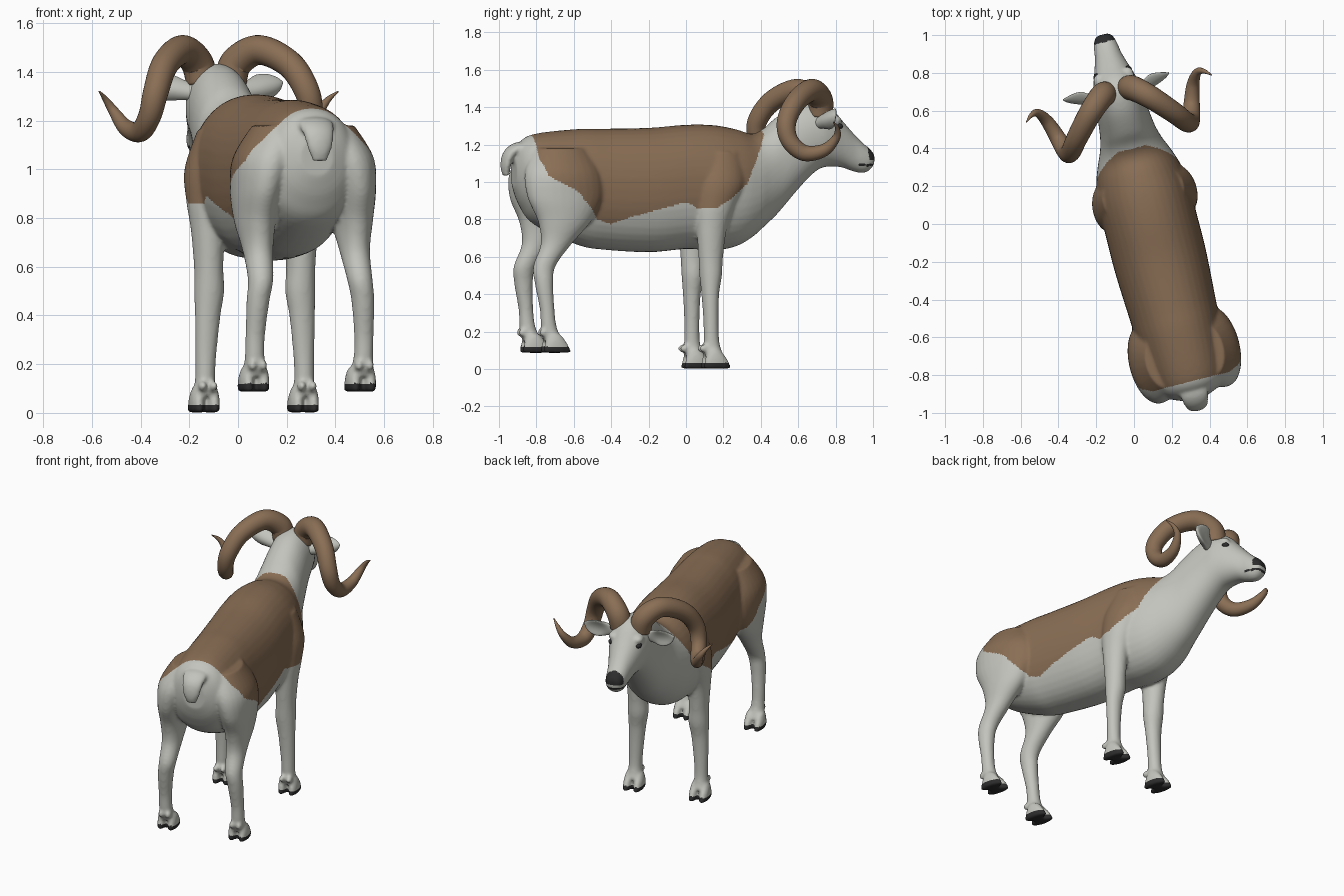
import bpy, bmesh, math
from mathutils import Vector, Matrix

if "Cube" in bpy.data.objects:
    bpy.data.objects.remove(bpy.data.objects["Cube"])

YAW = Matrix.Translation((0.09, 0, 0)) @ Matrix.Rotation(math.radians(14.3), 4, 'Z')


def material(name, rgb):
    m = bpy.data.materials.new(name)
    m.diffuse_color = (*rgb, 1)
    m.use_nodes = True
    m.node_tree.nodes["Principled BSDF"].inputs["Base Color"].default_value = m.diffuse_color
    return m


WOOL = material("pale grey", (0.55, 0.55, 0.51))
BROWN = material("brown", (0.25, 0.155, 0.09))
DARK = material("near black", (0.025, 0.025, 0.025))


def spline(rows, n):
    """Catmull-Rom through rows of numbers."""
    out = []
    for i in range(len(rows) - 1):
        p = [rows[max(0, min(len(rows) - 1, i + k))] for k in (-1, 0, 1, 2)]
        for j in range(n):
            t = j / n
            out.append([0.5 * (2 * b + (c - a) * t + (2 * a - 5 * b + 4 * c - d) * t * t
                               + (3 * b - a - 3 * c + d) * t ** 3) for a, b, c, d in zip(*p)])
    out.append(list(rows[-1]))
    return out


def loft(bm, rows, plane, n=5, sides=28, power=2.0, ref=(1, 0, 0), flip=1):
    """Rings (x, y, z, ra, rb) joined to a closed skin; plane = XY, XZ or PATH."""
    rows = spline(rows, n)
    pts = [Vector((r[0] * flip, r[1], r[2])) for r in rows]
    a, rings = Vector(ref), []
    for i, (p, r) in enumerate(zip(pts, rows)):
        if plane == 'XY':
            a, b = Vector((1, 0, 0)), Vector((0, 1, 0))
        elif plane == 'XZ':
            a, b = Vector((1, 0, 0)), Vector((0, 0, 1))
        else:
            t = (pts[min(i + 1, len(pts) - 1)] - pts[max(i - 1, 0)]).normalized()
            a = (a - t * a.dot(t)).normalized()
            b = t.cross(a)
        ring = []
        for k in range(sides):
            w = 2 * math.pi * k / sides
            c, s = math.cos(w), math.sin(w)
            e = 2 / power
            ring.append(bm.verts.new(p + a * max(r[3], .002) * math.copysign(abs(c) ** e, c)
                                     + b * max(r[4], .002) * math.copysign(abs(s) ** e, s)))
        rings.append(ring)
    for r0, r1 in zip(rings, rings[1:]):
        for k in range(sides):
            bm.faces.new((r0[k], r0[k - 1], r1[k - 1], r1[k]))
    bm.faces.new(rings[0])
    bm.faces.new(rings[-1][::-1])


def ball(bm, c, r):
    bmesh.ops.create_uvsphere(bm, u_segments=20, v_segments=12, radius=1,
                              matrix=Matrix.Translation(c) @ Matrix.Diagonal((*r, 1)))


def finish(bm, name, mats):
    bmesh.ops.recalc_face_normals(bm, faces=bm.faces)
    me = bpy.data.meshes.new(name)
    bm.to_mesh(me)
    bm.free()
    ob = bpy.data.objects.new(name, me)
    bpy.context.collection.objects.link(ob)
    for m in mats:
        me.materials.append(m)
    me.polygons.foreach_set("use_smooth", [True] * len(me.polygons))
    return ob


# torso, neck and head: (y, top, bottom, half width)
TRUNK = [(-.95, 1.13, .97, .07), (-.91, 1.215, .87, .15), (-.83, 1.258, .77, .195),
         (-.6, 1.283, .665, .225), (-.45, 1.285, .638, .235), (-.2, 1.29, .625, .248),
         (0, 1.306, .642, .248), (.15, 1.304, .635, .248), (.27, 1.283, .655, .23),
         (.36, 1.258, .705, .2), (.43, 1.285, .765, .17), (.5, 1.345, .83, .15),
         (.6, 1.405, .945, .137), (.68, 1.43, 1.03, .13), (.74, 1.43, 1.073, .125),
         (.8, 1.395, 1.083, .11), (.86, 1.328, 1.078, .09), (.92, 1.262, 1.058, .072),
         (.97, 1.212, 1.048, .064), (1.01, 1.18, 1.062, .053), (1.035, 1.15, 1.095, .034)]
FRONT_LEG = [(.14, .16, 1.16, .08, .11), (.175, .145, 1.0, .102, .14), (.196, .112, .87, .083, .108),
             (.197, .092, .75, .069, .082), (.195, .087, .6, .06, .066), (.193, .087, .5, .062, .06),
             (.2, .083, .4, .053, .047), (.207, .085, .25, .044, .04), (.21, .088, .14, .041, .042),
             (.21, .1, .07, .052, .052)]
HIND_LEG = [(.11, -.72, 1.18, .1, .15), (.165, -.72, 1.05, .122, .21), (.195, -.715, .92, .102, .208),
            (.205, -.722, .79, .082, .146), (.205, -.768, .67, .062, .084), (.21, -.835, .55, .052, .06),
            (.222, -.84, .46, .047, .05), (.23, -.825, .32, .04, .039), (.23, -.815, .22, .041, .043),
            (.226, -.79, .15, .052, .052)]

bm = bmesh.new()
loft(bm, [(0, y, (t + b) / 2, w, (t - b) / 2) for y, t, b, w in TRUNK], 'XZ', sides=40, power=2.15)
for s in (1, -1):
    for leg, hx, hy, hz in ((FRONT_LEG, .21, .1, 0), (HIND_LEG, .226, -.787, .085)):
        loft(bm, leg, 'XY', flip=s)
        # cloven toes and dewclaws
        for d in (-.033, .033):
            loft(bm, [(hx + d * .9, hy - .005, hz + .1, .024, .035), (hx + d, hy + .004, hz + .055, .029, .06),
                      (hx + d, hy + .012, hz + .002, .028, .08)], 'XY', flip=s)
            ball(bm, (s * (hx + d * .7), hy - .058, hz + .11), (.018, .028, .022))
    ball(bm, (s * .08, .8, 1.33), (.03, .04, .026))      # brow
# tail
loft(bm, [(0, -.85, 1.17, .075, .03), (0, -.92, 1.185, .075, .03), (0, -.975, 1.15, .065, .03),
          (0, -.995, 1.09, .052, .026), (0, -.993, 1.035, .03, .018)], 'PATH')
body = finish(bm, "body", [WOOL, BROWN, DARK])

# fuse the parts into one smooth skin
rm = body.modifiers.new("fuse", 'REMESH')
rm.mode, rm.voxel_size = 'VOXEL', .0095
sm = body.modifiers.new("soften", 'SMOOTH')
sm.factor, sm.iterations = .5, 7
me = bpy.data.meshes.new_from_object(body.evaluated_get(bpy.context.evaluated_depsgraph_get()))
body.modifiers.clear()
body.data = me
me.materials.clear()
for m in (WOOL, BROWN, DARK):
    me.materials.append(m)

# lower edge of the brown saddle: (y, z)
SADDLE = [(-.86, 1.12), (-.825, 1.03), (-.67, .95), (-.54, .8), (-.465, .775), (-.37, .81), (-.06, .893),
          (0, .86), (.1, .86), (.2, .925), (.28, .99), (.33, 1.096), (.41, 1.25)]


def is_saddle(y, z):
    for (y0, z0), (y1, z1) in zip(SADDLE, SADDLE[1:]):
        if y0 <= y < y1:
            return z > z0 + (z1 - z0) * (y - y0) / (y1 - y0)
    return False


for p in me.polygons:
    x, y, z = p.center
    p.use_smooth = True
    hoof = z < (.122 if y < -.4 else .036)
    nose = y > .995 and z > 1.115
    mouth = y > .94 and abs(z - 1.09) < .006
    p.material_index = 2 if hoof or nose or mouth else 1 if is_saddle(y, z) else 0
parts = [body]

HORN = [(.06, .725, 1.36, .066, .066), (.085, .72, 1.44, .066, .066), (.165, .65, 1.49, .061, .061),
        (.265, .54, 1.43, .056, .056), (.32, .473, 1.32, .052, .052), (.343, .485, 1.22, .047, .047),
        (.365, .56, 1.155, .043, .043), (.398, .66, 1.17, .034, .034), (.435, .717, 1.235, .022, .022),
        (.47, .715, 1.285, .013, .013), (.506, .685, 1.32, .003, .003)]
EAR = [(.09, .705, 1.315, .03, .025), (.14, .715, 1.325, .042, .024), (.19, .725, 1.335, .056, .022),
       (.235, .737, 1.345, .05, .018), (.268, .747, 1.353, .03, .012), (.288, .752, 1.358, .004, .004)]
for s, side in ((1, "right"), (-1, "left")):
    bm = bmesh.new()
    loft(bm, HORN, 'PATH', n=8, flip=s)
    parts.append(finish(bm, side + "_horn", [BROWN]))

    # ear, cupped towards the face
    bm = bmesh.new()
    loft(bm, EAR, 'PATH', ref=(0, .3, 1), flip=s)
    for v in bm.verts:
        u = abs(v.co.x)
        dz = v.co.z - (1.315 + (u - .09) * .22)
        v.co.y += 9 * dz * dz * min(1, (u - .08) / .1)
    parts.append(finish(bm, side + "_ear", [WOOL]))

    bm = bmesh.new()
    ball(bm, (s * .086, .818, 1.298), (.019, .026, .016))
    parts.append(finish(bm, side + "_eye", [DARK]))

# turn the whole animal slightly about the vertical
for ob in parts:
    ob.data.transform(YAW)
